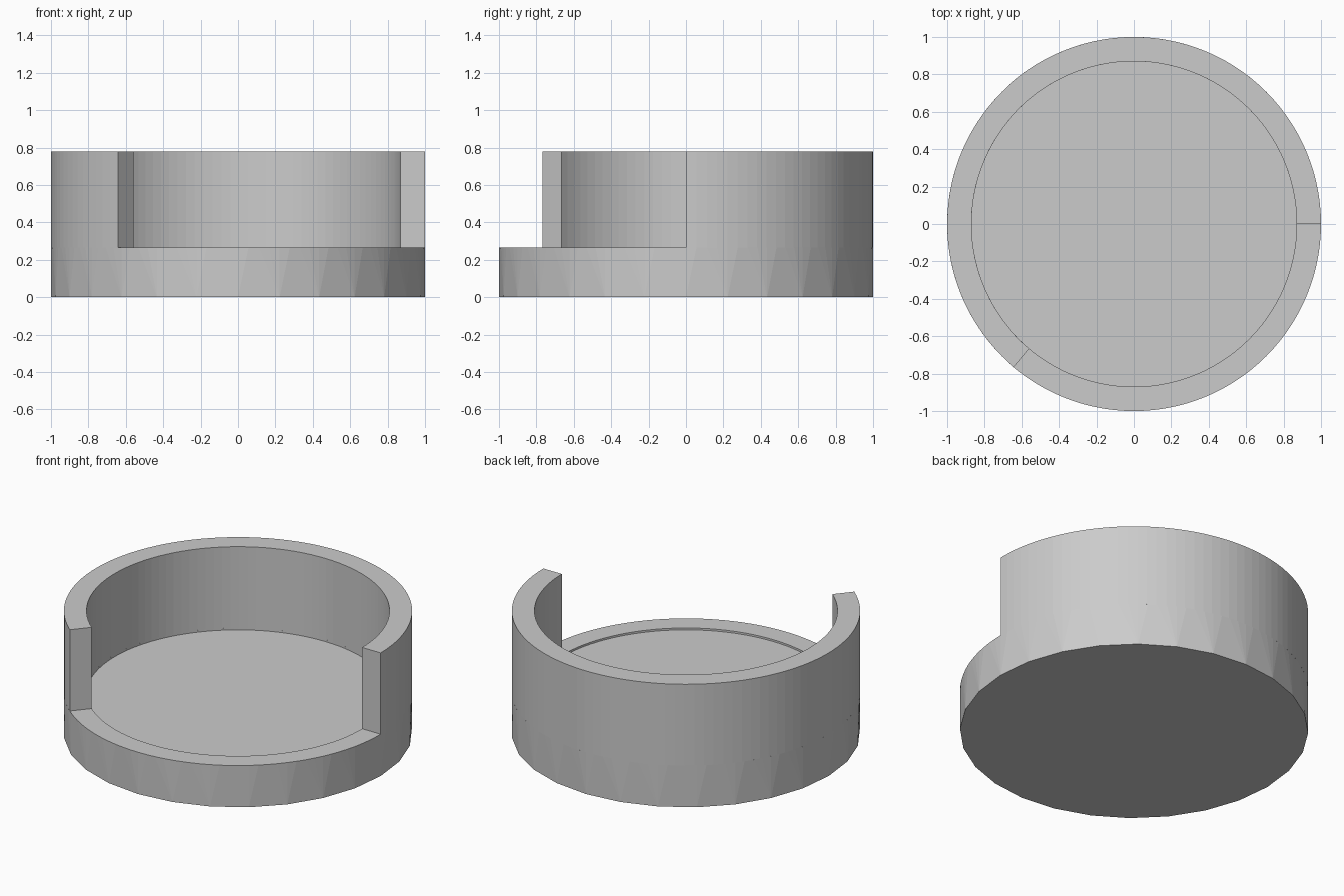
import bpy, bmesh
from math import cos, sin, pi, radians

cube = bpy.data.objects.get("Cube")
if cube:
    bpy.data.objects.remove(cube)

INNER, RIM, FLOOR, TOP = 0.87, 0.265, 0.253, 0.78
SIDES, COARSE = 112, 28

grey = bpy.data.materials.new("plain grey")
grey.use_nodes = True
colour = (0.6, 0.6, 0.6, 1)
grey.diffuse_color = colour
grey.node_tree.nodes["Principled BSDF"].inputs["Base Color"].default_value = colour


def finish(bm, name):
    bmesh.ops.recalc_face_normals(bm, faces=bm.faces[:])
    mesh = bpy.data.meshes.new(name)
    bm.to_mesh(mesh)
    bm.free()
    mesh.materials.append(grey)
    obj = bpy.data.objects.new(name, mesh)
    bpy.context.scene.collection.objects.link(obj)
    return obj


def ring(bm, radius, z, count, step=1):
    """Circle of vertices; a step above 1 gathers them on coarser corners."""
    verts = []
    for i in range(count):
        a = 2 * pi * ((i + step // 2) // step * step) / count
        verts.append(bm.verts.new((radius * cos(a), radius * sin(a), z)))
    return verts


# Base: round shallow dish above, coarser polygon below
bm = bmesh.new()
rings = [ring(bm, 1, 0, SIDES, SIDES // COARSE), ring(bm, 1, RIM, SIDES),
         ring(bm, INNER, RIM, SIDES), ring(bm, INNER, FLOOR, SIDES)]
for low, high in zip(rings, rings[1:]):
    for i in range(SIDES):
        j = (i + 1) % SIDES
        bm.faces.new((low[i], low[j], high[j], high[i]))
bm.faces.new(rings[-1])
bm.faces.new(rings[0])
bmesh.ops.remove_doubles(bm, verts=bm.verts[:], dist=0.0001)
finish(bm, "base_dish")

# Wall: partial ring swept from its rectangular section
bm = bmesh.new()
section = [(INNER, FLOOR), (1, RIM), (1, TOP), (INNER, TOP)]
steps = 72
rows = []
for k in range(steps + 1):
    a = radians(230) * k / steps
    rows.append([bm.verts.new((r * cos(a), r * sin(a), z)) for r, z in section])
for p, q in zip(rows, rows[1:]):
    for i in range(4):
        j = (i + 1) % 4
        bm.faces.new((p[i], p[j], q[j], q[i]))
bm.faces.new(rows[0])
bm.faces.new(rows[-1])
finish(bm, "curved_wall")
